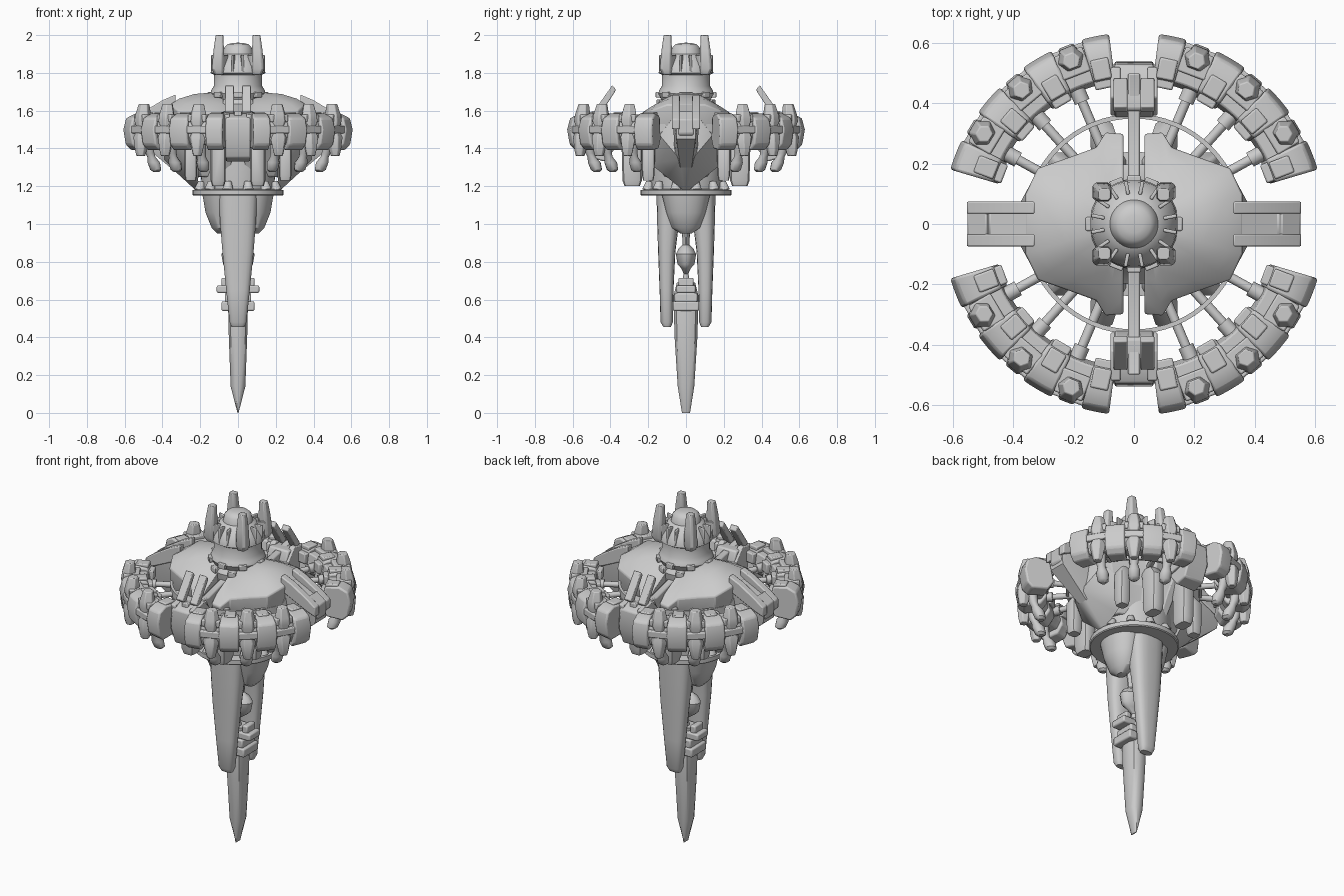
import bpy, bmesh, math
from math import cos, sin, radians, pi
from mathutils import Matrix, Vector

cube = bpy.data.objects.get("Cube")
if cube:
    bpy.data.objects.remove(cube, do_unlink=True)


def skin(bm, rings, wrap=False, mat=Matrix()):
    """Join closed rings of points into a solid."""
    rows = [[bm.verts.new(mat @ Vector(p)) for p in ring] for ring in rings]
    n = len(rows[0])
    pairs = list(zip(rows, rows[1:])) + ([(rows[-1], rows[0])] if wrap else [])
    for a, b in pairs:
        for i in range(n):
            j = (i + 1) % n
            bm.faces.new((a[i], a[j], b[j], b[i]))
    if not wrap:
        bm.faces.new(rows[0][::-1])
        bm.faces.new(rows[-1])


def loft(bm, sections, n=16, power=2.0, mat=Matrix()):
    """Sections are (z, centre x, centre y, half x, half y)."""
    def curve(v):
        return math.copysign(abs(v) ** (2 / power), v)
    angles = [2 * pi * (i + 0.5) / n for i in range(n)]
    skin(bm, [[(cx + hx * curve(cos(a)), cy + hy * curve(sin(a)), z) for a in angles]
              for z, cx, cy, hx, hy in sections], mat=mat)


def sweep(bm, profile, start=0, end=360, steps=48):
    """Turn a closed (radius, z) profile about the z axis."""
    full = end - start == 360
    count = steps if full else steps + 1
    angles = [radians(start + (end - start) * i / steps) for i in range(count)]
    skin(bm, [[(r * cos(a), r * sin(a), z) for r, z in profile] for a in angles], full)


def prism(bm, points, low, high, axis="y"):
    """Extrude a side outline across x or y."""
    skin(bm, [[(u, s, z) if axis == "y" else (s, u, z) for u, z in points]
              for s in (low, high)])


def hull(bm, points):
    """Convex solid from points mirrored across y."""
    verts = [bm.verts.new((x, s * y, z)) for x, y, z in points for s in (1, -1)]
    bmesh.ops.convex_hull(bm, input=verts)


def box(bm, centre, size, mat=Matrix()):
    m = mat @ Matrix.Translation(centre) @ Matrix.Diagonal((*size, 1))
    bmesh.ops.create_cube(bm, size=1, matrix=m)


def rod(bm, p, q, r1, r2):
    p, q = Vector(p), Vector(q)
    d = q - p
    m = Matrix.Translation((p + q) / 2) @ d.to_track_quat("Z", "Y").to_matrix().to_4x4()
    bmesh.ops.create_cone(bm, cap_ends=True, segments=12, radius1=r1, radius2=r2,
                          depth=d.length, matrix=m)


def turn(angle):
    return Matrix.Rotation(radians(angle), 4, "Z")


def finish(name, bm, mirror="", bevel=0.0):
    bmesh.ops.remove_doubles(bm, verts=bm.verts, dist=0.00005)
    bmesh.ops.recalc_face_normals(bm, faces=bm.faces)
    mesh = bpy.data.meshes.new(name)
    bm.to_mesh(mesh)
    bm.free()
    mesh.polygons.foreach_set("use_smooth", [True] * len(mesh.polygons))
    mesh.set_sharp_from_angle(angle=radians(35))
    obj = bpy.data.objects.new(name, mesh)
    bpy.context.collection.objects.link(obj)
    if bevel:
        mod = obj.modifiers.new("Bevel", "BEVEL")
        mod.width, mod.segments = bevel, 2
        mod.limit_method, mod.angle_limit = "ANGLE", radians(35)
    if mirror:
        mod = obj.modifiers.new("Mirror", "MIRROR")
        mod.use_axis = ("x" in mirror, "y" in mirror, False)
        mod.use_mirror_merge = False


# Central spike
bm = bmesh.new()
loft(bm, [(0, 0, 0, .003, .022), (.14, 0, 0, .04, .045), (.4, 0, 0, .05, .062),
          (.62, 0, 0, .055, .068), (.69, 0, 0, .045, .05)], 12, 2.6)
finish("spike", bm)

# Machinery between the tail blades
bm = bmesh.new()
loft(bm, [(.735, 0, 0, .015, .012), (.765, 0, 0, .06, .025), (.785, 0, 0, .08, .045),
          (.84, 0, 0, .09, .055), (.87, 0, 0, .07, .04), (.89, 0, 0, .04, .018),
          (.96, 0, 0, .05, .022), (1.16, 0, 0, .08, .05)])
rod(bm, (0, 0, .66), (0, 0, .75), .022, .012)
finish("tail_core", bm)
bm = bmesh.new()
box(bm, (.07, 0, .655), (.085, .1, .04))
box(bm, (.06, 0, .565), (.055, .14, .05))
box(bm, (.045, 0, .61), (.05, .12, .05))
box(bm, (.07, 0, .69), (.035, .08, .05))
finish("tail_clamps", bm, "x", .008)

# Tail blades front and back, and rounded shells at the sides
bm = bmesh.new()
loft(bm, [(.455, 0, .1, .035, .02), (.48, 0, .102, .045, .033), (.65, 0, .103, .063, .037),
          (.85, 0, .102, .083, .046), (1.0, 0, .095, .095, .058),
          (1.16, 0, .085, .105, .072)], 20, 2.8)
finish("tail_blade", bm, "y")
bm = bmesh.new()
loft(bm, [(.95, .085, 0, .025, .03), (.98, .09, 0, .05, .075), (1.06, .09, 0, .083, .105),
          (1.16, .095, 0, .095, .13)], 20)
finish("tail_shell", bm, "x")

# Flat collar disc and central column
bm = bmesh.new()
sweep(bm, [(0, 1.15), (.235, 1.15), (.24, 1.155), (.24, 1.18), (.2, 1.185), (0, 1.185)])
finish("collar_disc", bm)
bm = bmesh.new()
sweep(bm, [(0, 1.18), (.19, 1.18), (.2, 1.3), (.2, 1.5), (.14, 1.56), (.12, 1.66), (0, 1.66)])
finish("body_column", bm)

# Split dome shell: one half lofted from its plan outline, then mirrored
half = [(0, .30), (.06, .305), (.09, .255), (.185, .22), (.285, .185), (.325, .1)]
plan = half + [(x, -y) for x, y in half[::-1]]
bm = bmesh.new()
rings = []
for scale, top, droop in [(.55, 1.25, 0), (.8, 1.4, 0), (.97, 1.48, 0), (1, 1.645, 1.3),
                          (.85, 1.675, 1.6), (.6, 1.698, 2.7), (.3, 1.7, 4)]:
    rings.append([(.035 + x * scale, y * scale, top - droop * (y * scale) ** 2)
                  for x, y in plan])
skin(bm, rings)
finish("dome_shell", bm, "x", .006)

# Wedge prows with narrow keels under the side arms
bm = bmesh.new()
hull(bm, [(.2, .2, 1.42), (.2, .19, 1.32), (.22, .1, 1.25), (.22, .01, 1.175),
          (.34, .14, 1.47), (.36, .07, 1.56), (.4, .03, 1.34)])
hull(bm, [(.34, .068, 1.6), (.5, .068, 1.55), (.545, .05, 1.52), (.54, .05, 1.45),
          (.45, .03, 1.375), (.36, .03, 1.3), (.32, .06, 1.35)])
finish("side_prow", bm, "x")

# Side arms: forked plates with a lower bridge
bm = bmesh.new()
prism(bm, [(.33, 1.6), (.33, 1.685), (.4, 1.655), (.5, 1.595), (.555, 1.555), (.555, 1.5),
           (.5, 1.52)], .033, .075)
finish("side_fork", bm, "xy", .006)
bm = bmesh.new()
prism(bm, [(.3, 1.5), (.33, 1.645), (.48, 1.575), (.49, 1.598), (.553, 1.553), (.55, 1.48),
           (.5, 1.42)], -.04, .04)
finish("side_bridge", bm, "x", .006)

# Front and back docks with raised slanted tines
bm = bmesh.new()
prism(bm, [(.36, 1.42), (.35, 1.52), (.38, 1.585), (.48, 1.585), (.53, 1.56), (.54, 1.45),
           (.5, 1.35), (.43, 1.33)], -.065, .065, "x")
finish("dock", bm, "y", .008)
bm = bmesh.new()
prism(bm, [(.37, 1.71), (.39, 1.735), (.485, 1.6), (.46, 1.57)], .022, .068, "x")
prism(bm, [(.37, 1.4), (.36, 1.53), (.42, 1.6), (.52, 1.58), (.53, 1.44)], .045, .078, "x")
finish("dock_tines", bm, "xy", .005)
bm = bmesh.new()
prism(bm, [(.1, 1.45), (.1, 1.61), (.3, 1.56), (.5, 1.6), (.5, 1.5)], -.02, .02, "x")
finish("dock_spine", bm, "y", .006)

# Hanging pylons under the shell
bm = bmesh.new()
for x, y, wx, wy, low in [(.105, .285, .04, .052, 1.2), (.25, .2, .034, .034, 1.23)]:
    loft(bm, [(low, x, y, wx * .8, wy * .8), (low + .03, x, y, wx, wy),
              (1.42, x, y, wx, wy * 1.1), (1.48, x * .85, y * .85, wx, wy)], 12, 4)
finish("pylons", bm, "xy")
bm = bmesh.new()
for i in range(12):
    a = radians(i * 30 + 15)
    rod(bm, (.21 * cos(a), .21 * sin(a), 1.18), (.2 * cos(a), .2 * sin(a), 1.225), .03, .018)
finish("collar_studs", bm)

# Thin inner ring
bm = bmesh.new()
sweep(bm, [(.35, 1.49), (.365, 1.49), (.365, 1.53), (.35, 1.53)], steps=64)
finish("inner_ring", bm)

# Outer ring: rail, chunky blocks, pods, bulbs and struts in each quadrant
pod_angles = (31, 50, 69)
bm = bmesh.new()
sweep(bm, [(.475, 1.47), (.5, 1.43), (.59, 1.42), (.608, 1.46), (.608, 1.53), (.59, 1.56),
           (.49, 1.56)], 17.5, 81.5, 24)
finish("ring_rail", bm, "xy", .006)
bm = bmesh.new()
for a, b in [(16.5, 26), (35.5, 45.5), (54.5, 64.5), (74, 82.5)]:
    sweep(bm, [(.465, 1.45), (.5, 1.4), (.59, 1.39), (.622, 1.42), (.636, 1.5),
               (.62, 1.56), (.57, 1.585), (.49, 1.575)], a, b, 4)
finish("ring_blocks", bm, "xy", .009)
bm = bmesh.new()
for a in (21, 40.5, 59.5, 78):
    box(bm, (.525, 0, 1.58), (.07, .06, .025), turn(a))
    box(bm, (.48, 0, 1.53), (.04, .065, .06), turn(a))
for a in pod_angles:
    box(bm, (.6, 0, 1.5), (.05, .12, .04), turn(a))
    box(bm, (.57, 0, 1.56), (.085, .1, .04), turn(a))
finish("ring_details", bm, "xy", .006)

bm = bmesh.new()
for a in pod_angles:
    loft(bm, [(1.36, .6, 0, .024, .024), (1.39, .6, 0, .032, .032), (1.46, .598, 0, .04, .047),
              (1.485, .595, 0, .032, .036), (1.52, .592, 0, .032, .036),
              (1.545, .59, 0, .043, .048), (1.58, .586, 0, .041, .045),
              (1.635, .58, 0, .029, .03)], 6, 2, turn(a))
finish("ring_pods", bm, "xy", .004)
bm = bmesh.new()
for a in pod_angles:
    loft(bm, [(1.275, .505, 0, .015, .015), (1.287, .508, 0, .03, .03),
              (1.325, .52, 0, .034, .034), (1.355, .535, 0, .022, .022),
              (1.375, .545, 0, .024, .026), (1.43, .555, 0, .03, .03)], 12, 2, turn(a))
finish("ring_bulbs", bm, "xy")
bm = bmesh.new()
for a in pod_angles:
    d = Vector((cos(radians(a - 2)), sin(radians(a - 2)), 0))
    up = Vector((0, 0, 1.5))
    rod(bm, d * .22 + up, d * .5 + up, .016, .016)
    rod(bm, d * .44 + up, d * .49 + up, .026, .026)
finish("ring_struts", bm, "xy")

# Neck, crown and cap
bm = bmesh.new()
sweep(bm, [(0, 1.58), (.14, 1.58), (.15, 1.635), (.132, 1.66), (.148, 1.69), (.14, 1.71),
           (.128, 1.73), (.128, 1.79), (.145, 1.8), (.14, 1.83), (.1, 1.89), (.08, 1.9),
           (.072, 1.935), (.055, 1.952), (.03, 1.958), (0, 1.96)])
finish("neck_and_cap", bm)
bm = bmesh.new()
for i in range(16):
    box(bm, (.143, 0, 1.645 if i % 2 else 1.685), (.035, .045, .03), turn(i * 22.5))
    box(bm, (.122, 0, 1.85), (.045, .012, .09), turn(i * 22.5 + 11))
finish("neck_knobs_and_fins", bm, "", .004)

# Four upright prongs
bm = bmesh.new()
loft(bm, [(1.79, .1, .1, .025, .025), (1.82, .107, .107, .033, .033),
          (1.92, .102, .102, .029, .029), (2.0, .098, .098, .021, .021)], 8, 3.5)
finish("crown_prong", bm, "xy", .003)
